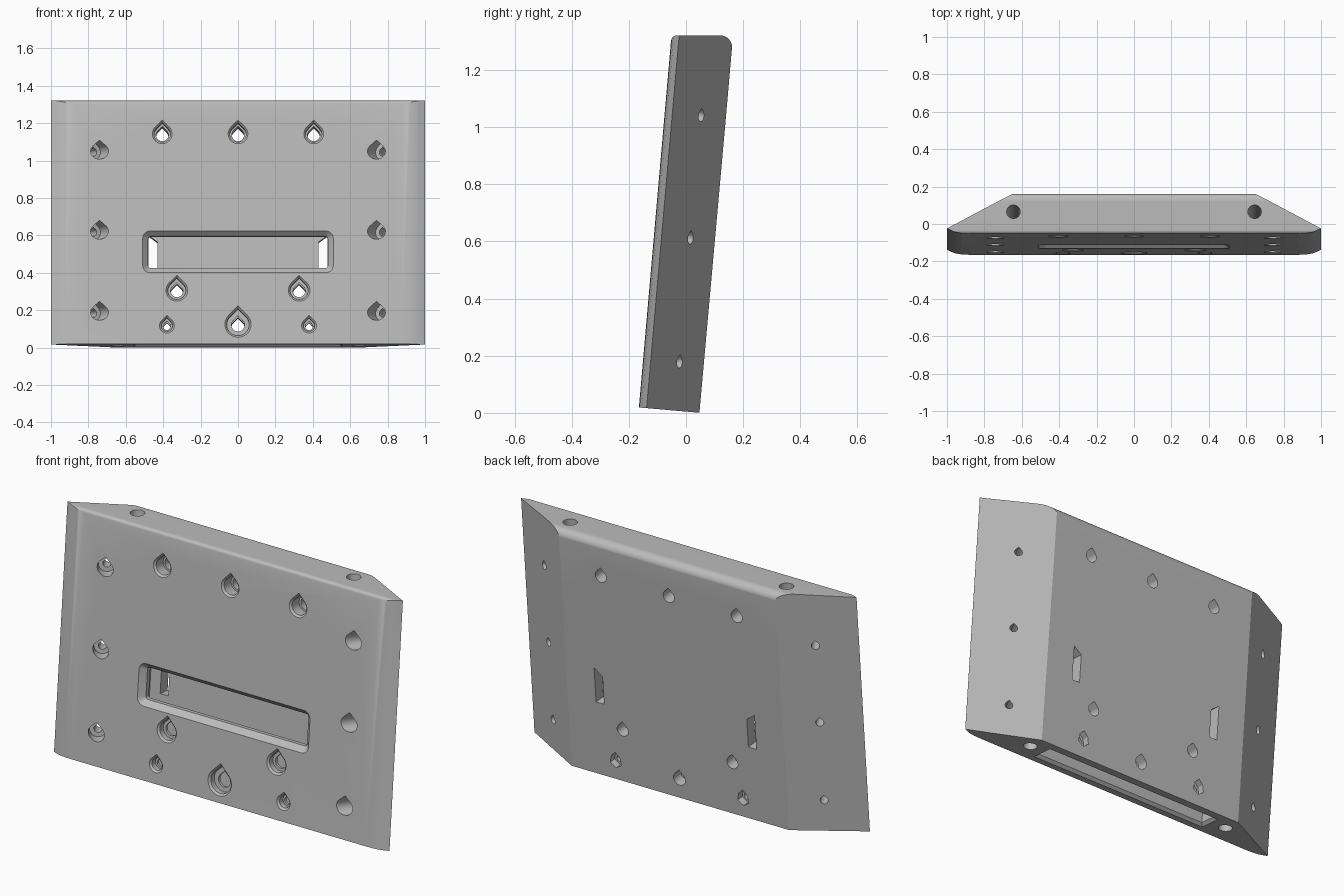
import bpy, bmesh, math
from mathutils import Matrix

cube = bpy.data.objects.get("Cube")
if cube:
    bpy.data.objects.remove(cube, do_unlink=True)

TILT = math.radians(5)
THICK = 0.215
# Plate frame: x across, y through the thickness from the front, z up the plate
FRAME = Matrix.Translation((0, -0.165, 0.019)) @ Matrix.Rotation(-TILT, 4, 'X')

grey = bpy.data.materials.new("plain_grey")
grey.use_nodes = True
grey.diffuse_color = (0.5, 0.5, 0.5, 1)
grey.node_tree.nodes["Principled BSDF"].inputs["Base Color"].default_value = (0.5, 0.5, 0.5, 1)


def loft(name, rings, matrix=FRAME):
    """Closed solid through rings of equal point count."""
    bm = bmesh.new()
    loops = [[bm.verts.new(p) for p in ring] for ring in rings]
    n = len(loops[0])
    for a, b in zip(loops, loops[1:]):
        for i in range(n):
            j = (i + 1) % n
            bm.faces.new((a[i], a[j], b[j], b[i]))
    bm.faces.new(loops[0][::-1])
    bm.faces.new(loops[-1])
    bmesh.ops.recalc_face_normals(bm, faces=bm.faces)
    bm.transform(matrix)
    mesh = bpy.data.meshes.new(name)
    bm.to_mesh(mesh)
    bm.free()
    obj = bpy.data.objects.new(name, mesh)
    bpy.context.collection.objects.link(obj)
    mesh.materials.append(grey)
    return obj


def arc(cx, cy, r, start, end, steps=8):
    angles = [math.radians(start + (end - start) * i / steps) for i in range(steps + 1)]
    return [(cx + r * math.cos(a), cy + r * math.sin(a)) for a in angles]


def teardrop(r, steps=24):
    return arc(0, 0, r, 135, 405, steps) + [(0, r * math.sqrt(2))]


def rounded_box(w, h, r):
    corners = ((1, 1, 0), (-1, 1, 90), (-1, -1, 180), (1, -1, 270))
    return [p for sx, sy, a in corners
            for p in arc(sx * (w - r), sy * (h - r), r, a, a + 90, 5)]


def combine(cutter, operation='DIFFERENCE'):
    mod = plate.modifiers.new(cutter.name, 'BOOLEAN')
    mod.object, mod.operation, mod.solver = cutter, operation, 'EXACT'
    bpy.context.view_layer.objects.active = plate
    bpy.ops.object.modifier_apply(modifier=mod.name)
    bpy.data.objects.remove(cutter, do_unlink=True)


def bore(x, z, steps, turn=0, shape=teardrop):
    """Stepped hole; steps are (depth, radius) pairs."""
    m = FRAME @ Matrix.Translation((x, 0, z)) @ Matrix.Rotation(turn, 4, 'Z')
    combine(loft("bore", [[(a, d, b) for a, b in shape(r)] for d, r in steps], m))


# Plate body: cross-section with eased front edges and sloped back flanks
half = [(0.645, THICK), (1, 0.027), (0.96, 0.009), (0.92, 0.002), (0.87, 0)]
section = half + [(-x, y) for x, y in reversed(half)]
plate = loft("mounting_plate", [[(x, y, z) for x, y in section] for z in (0, 1.5)])

# Level top with rounded back edge and small front round
side = [(-0.4, -0.2), (0.4, -0.2), (0.4, 0.5), (0.1605, 1.275)]
side += arc(0.1185, 1.279, 0.042, 0, 90) + arc(-0.037, 1.301, 0.02, 90, 175, 4)
side += [(-0.4, 1.301 - 0.345 / math.tan(TILT))]
side = [(0.02 - 0.2, -0.2), (0.05, -0.2), (0.1619, 1.28)]
side += arc(0.1185, 1.278, 0.0425, 0, 90) + arc(-0.034, 1.301, 0.02, 90, 175, 4)
side = arc(0.1195, 1.279, 0.042, -5, 90) + arc(-0.0325, 1.301, 0.02, 90, 175, 4)
side += [(-0.184, -0.2), (0.029, -0.2)]
combine(loft("side_outline", [[(x, y, z) for y, z in side] for x in (-1.2, 1.2)],
             Matrix()), 'INTERSECT')

# Pocket open at the bottom, with chamfered mouth
pocket = []
for z, grow in ((-0.02, 0.035), (0, 0.015), (0.015, 0), (0.6, 0)):
    w, a, b = 0.54 + grow, 0.055 - grow, 0.15 + grow
    pocket.append([(-w, a, z), (w, a, z), (w, b, z), (-w, b, z)])
combine(loft("pocket", pocket))

# Front window with chamfered rim
window = [[(x, d, z + 0.495) for x, z in rounded_box(w, h, r)] for d, w, h, r in
          ((-0.01, 0.52, 0.122, 0.05), (0, 0.51, 0.112, 0.04),
           (0.03, 0.48, 0.084, 0.012), (0.1, 0.48, 0.084, 0.012))]
combine(loft("window", window))


def counterbored(r, inner, depth):
    return [(-0.01, r + 0.01), (0, r), (0.01, r - 0.01), (depth, r - 0.01),
            (depth, inner), (THICK + 0.02, inner)]


# Centre fixing holes
bore(0, 1.128, counterbored(0.053, 0.033, 0.07))
bore(0, 0.106, counterbored(0.07, 0.035, 0.04))

# Through slots, fixing holes, nut traps and rod holes on both sides
for s in (-1, 1):
    slot = [(0.43, 0.405), (0.478, 0.405), (0.478, 0.595), (0.43, 0.56)]
    combine(loft("strap_slot", [[(s * x, y, z) for x, z in slot] for y in (0.1, 0.25)]))

    bore(s * 0.405, 1.128, counterbored(0.053, 0.033, 0.07))
    bore(s * 0.327, 0.288, counterbored(0.058, 0.033, 0.04))
    bore(s * 0.38, 0.099, counterbored(0.04, 0.02, 0.04))
    bore(s * 0.38, 0.099, [(0.175, 0.036), (0.25, 0.036)],
         shape=lambda r: teardrop(r, 4))

    # Angled holes square to the back flanks
    for z in (0.17, 0.605, 1.035):
        bore(s * 0.74, z, [(-0.08, 0.042), (0.07, 0.042), (0.07, 0.02), (0.25, 0.02)],
             turn=-s * math.radians(28))

    rod = arc(s * 0.645, 0.116, 0.036, 0, 345, 23)
    combine(loft("rod_hole", [[(x, y, z) for x, y in rod] for z in (-0.1, 1.5)]))

# Smooth the rounds, keep hard edges
bpy.ops.object.select_all(action='DESELECT')
plate.select_set(True)
bpy.context.view_layer.objects.active = plate
bpy.ops.object.shade_smooth_by_angle(angle=math.radians(25))
